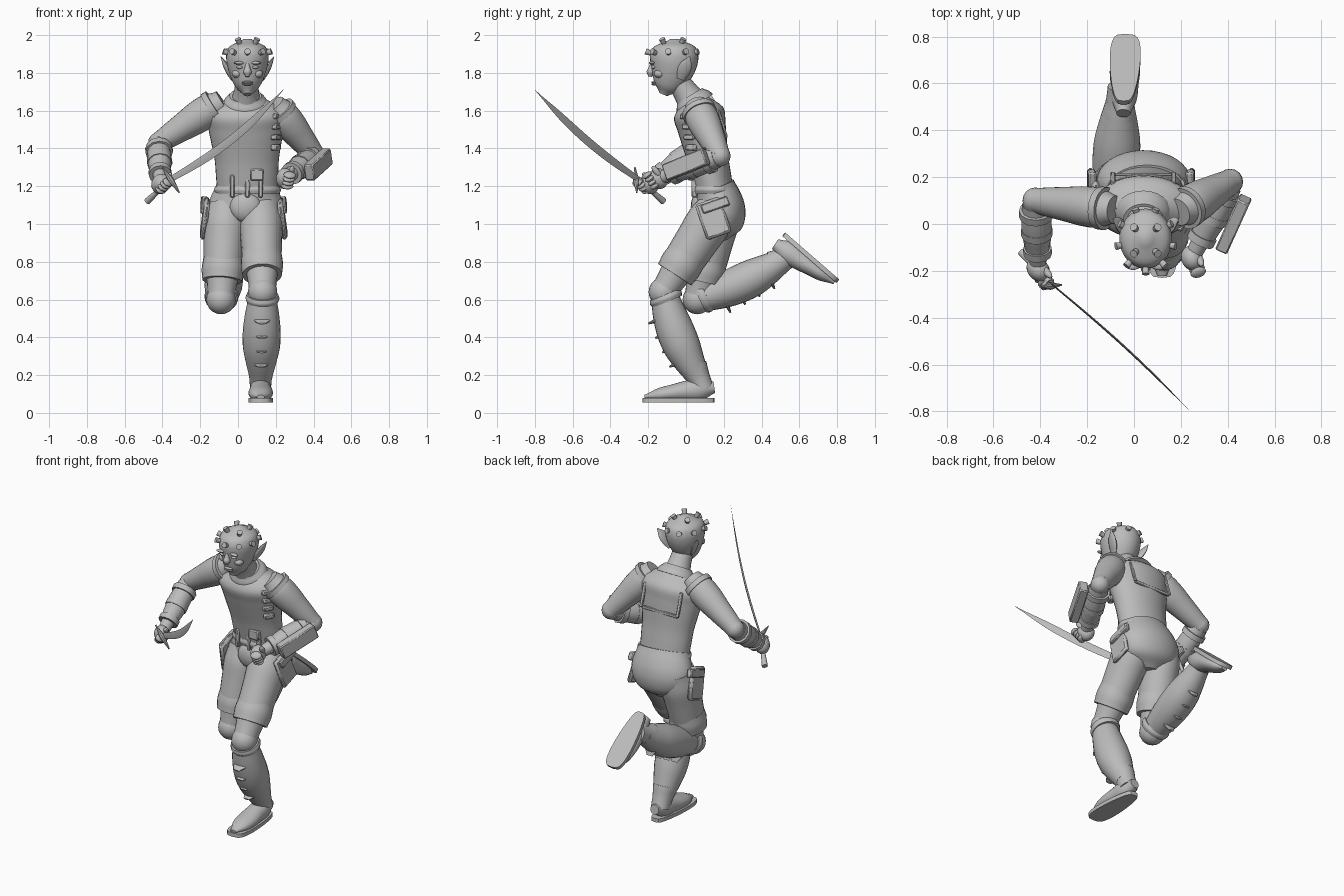
import bpy, bmesh, math
from mathutils import Vector, Matrix

if "Cube" in bpy.data.objects:
    bpy.data.objects.remove(bpy.data.objects["Cube"])

clay = bpy.data.materials.new("plain grey")
clay.use_nodes = True
clay.diffuse_color = (0.5, 0.5, 0.5, 1)
clay.node_tree.nodes["Principled BSDF"].inputs["Base Color"].default_value = clay.diffuse_color
X, Y, Z = Vector((1, 0, 0)), Vector((0, 1, 0)), Vector((0, 0, 1))
parts = []


def point(x, y, z):
    return Vector((x, y, z))


def along(start, end, fraction):
    return start + (end - start) * fraction


def finish(name, bm):
    bmesh.ops.recalc_face_normals(bm, faces=bm.faces)
    mesh = bpy.data.meshes.new(name)
    bm.to_mesh(mesh)
    bm.free()
    mesh.materials.append(clay)
    ob = bpy.data.objects.new(name, mesh)
    bpy.context.collection.objects.link(ob)
    parts.append(ob)


def smooth_value(values, t):
    """Read a smooth curve through evenly spaced values, t from 0 to 1."""
    last = len(values) - 1
    i = min(int(t * last), last - 1)
    f = t * last - i
    before, left, right, after = (values[min(max(i + k, 0), last)] for k in (-1, 0, 1, 2))
    ease_in, ease_out = (right - before) / 2, (after - left) / 2
    bend = 3 * (right - left) - 2 * ease_in - ease_out
    return left + f * (ease_in + f * (bend + f * (ease_in + ease_out - 2 * (right - left))))


def limb(name, start, end, widths, span=(0, 1), bow=Vector((0, 0, 0)), depth=1, heights=None,
         ref=X, sides=24, frame=Matrix.Identity(4)):
    """Skin elliptical rings of the given half widths, evenly spaced between two points."""
    count = 4 * (len(widths) - 1)
    steps = [k / count for k in range(count + 1)]
    mids = []
    for t in steps:
        u = span[0] + (span[1] - span[0]) * t
        mids.append(along(start, end, u) + bow * math.sin(math.pi * u))
    bm, loops = bmesh.new(), []
    for i, t in enumerate(steps):
        run = (mids[min(i + 1, count)] - mids[max(i - 1, 0)]).normalized()
        across = (ref - run * ref.dot(run)).normalized()
        out = run.cross(across)
        wide = smooth_value(widths, t)
        deep = smooth_value(heights, t) if heights else wide * depth
        angles = [math.tau * k / sides for k in range(sides)]
        loops.append([bm.verts.new(mids[i] + across * wide * math.cos(a) + out * deep * math.sin(a))
                      for a in angles])
    for lower, upper in zip(loops, loops[1:]):
        for k in range(sides):
            n = (k + 1) % sides
            bm.faces.new((lower[k], lower[n], upper[n], upper[k]))
    bm.faces.new(loops[0])
    bm.faces.new(loops[-1])
    bm.transform(frame)
    finish(name, bm)


def axes(center, long, up=Z):
    """Frame whose y runs along long and whose z leans toward up."""
    forward = long.normalized()
    side = forward.cross(up).normalized()
    frame = Matrix((side, forward, side.cross(forward))).transposed().to_4x4()
    frame.translation = center
    return frame


def box(name, center, size, long=Y, up=Z, bevel=.006):
    bm = bmesh.new()
    bmesh.ops.create_cube(bm, size=1, matrix=axes(center, long, up) @ Matrix.Diagonal((*size, 1)))
    bmesh.ops.bevel(bm, geom=bm.edges[:], offset=bevel, segments=1, affect='EDGES')
    finish(name, bm)


def ball(name, center, size, long=Y):
    bm = bmesh.new()
    bmesh.ops.create_uvsphere(bm, u_segments=16, v_segments=10, radius=1,
                              matrix=axes(center, long) @ Matrix.Diagonal((*size, 1)))
    finish(name, bm)


def cone(name, center, direction, wide, tip, depth, flat=1):
    bm = bmesh.new()
    turn = direction.to_track_quat('Z', 'Y').to_matrix().to_4x4()
    bmesh.ops.create_cone(bm, cap_ends=True, segments=10, radius1=wide, radius2=tip, depth=depth,
                          matrix=Matrix.Translation(center) @ turn @ Matrix.Diagonal((1, flat, 1, 1)))
    finish(name, bm)


def foot(side, frame):
    """Boot and sole, built from heel to toe along y and then placed."""
    limb(side + "_boot", Z * .08, point(0, .37, .03), [.03, .055, .06, .065, .055, .02],
         heights=[.03, .06, .055, .045, .035, .01], frame=frame)
    bm = bmesh.new()
    ring = []
    for k in range(28):
        a = math.tau * k / 28
        reach = .19 * (1 - math.cos(a))
        round_end = math.copysign(math.sqrt(abs(math.sin(a))), math.sin(a))
        ring.append(bm.verts.new((round_end * (.05 + .07 * reach), reach, 0)))
    top = bmesh.ops.extrude_face_region(bm, geom=[bm.faces.new(ring)])["geom"]
    bmesh.ops.translate(bm, vec=Z * .024, verts=[g for g in top if isinstance(g, bmesh.types.BMVert)])
    bm.transform(frame)
    finish(side + "_sole", bm)


# Torso, neck and pelvis
waist, nape = point(.05, .15, 1.17), point(.04, .05, 1.68)
skull = point(.05, -.07, 1.87)
limb("vest", waist, nape, [.16, .165, .17, .185, .2, .205, .08], depth=.64, sides=32)
limb("collar", nape - Z * .05, nape - Y * .03, [.12, .11, .085], depth=.9)
limb("neck", nape - Z * .06, skull - Z * .07, [.085, .065, .06])
limb("shorts_seat", waist + Z * .03, point(.03, .18, .92), [.165, .185, .2, .195, .16, .06],
     bow=Y * .02, depth=.65, sides=32)
limb("belt", waist - Z * .01, waist + Z * .03, [.17, .178, .17], depth=.66)
ball("front_flap", waist - point(.01, .08, .08), (.085, .045, .08))
for x in (-.08, 0, .07):
    box("belt_loop", waist + point(x, -.105, .03), (.025, .03, .12))
box("belt_pouch", waist + point(.05, -.12, .09), (.07, .04, .06))
for k in range(4):
    box("chest_buckle", point(.2, .01 * k, 1.57 - .055 * k), (.035, .06, .03), X + Y * 2)
# Raised strips across the back
box("back_yoke", point(.04, .21, 1.46), (.26, .012, .02), bevel=.003)
for x in (-.09, .17):
    box("back_strap", point(x, .195, 1.53), (.02, .012, .15), Y + Z * .3, bevel=.003)

# Head and face
limb("head", skull + point(0, -.05, -.185), skull + point(0, .01, .11),
     [.02, .058, .08, .095, .106, .112, .11, .09, .02], bow=Y * .02, depth=1.14, sides=32)
limb("nose", skull - point(0, .11, .02), skull - point(0, .12, .09), [.01, .015, .022, .01], sides=12)
for drop in (.12, .13):
    ball("lip", skull - point(0, .1, drop), (.03, .014, .007))
for s in (-1, 1):
    ball("brow", skull + point(s * .04, -.105, -.017), (.036, .018, .009), Y + X * s * .4)
    ball("eye", skull + point(s * .04, -.1, -.04), (.02, .014, .009))
    ball("cheek", skull + point(s * .055, -.07, -.075), (.028, .03, .022))
    limb("pointed_ear", skull + point(s * .08, .04, -.1), skull + point(s * .14, .09, .015),
         [.01, .014, .012, .002], depth=2.5, sides=12)
# Studs in rings over the skull
skull_shape = Matrix.Diagonal((.12, .135, .112))
for count, lift, start in ((4, 58, 45), (9, 20, 270)):
    for k in range(count):
        a, e = math.radians(start + 360 * k / count), math.radians(lift)
        d = point(math.cos(a) * math.cos(e), math.sin(a) * math.cos(e), math.sin(e))
        cone("head_stud", skull + skull_shape @ d, d, .012, .017, .036)

# Arms and hands
arms = {"left": (point(.24, .08, 1.57), point(.41, .18, 1.36), point(.26, -.12, 1.25), point(.2, -.6, .8)),
        "right": (point(-.16, .07, 1.6), point(-.42, .1, 1.43), point(-.41, -.17, 1.23), point(.6, -.7, .6))}
for side, (shoulder, elbow, wrist, grip) in arms.items():
    limb(side + "_upper_arm", shoulder, elbow, [.06, .085, .085, .075, .065, .055], (-.3, 1), ref=Z)
    limb(side + "_armhole", shoulder, elbow, [.092, .092], (-.15, -.05), ref=Z)
    ball(side + "_elbow", elbow, [.056] * 3)
    limb(side + "_forearm", elbow, wrist, [.055, .05, .045, .035], ref=Z)
    limb(side + "_bracer", elbow, wrist, [.058, .065, .05], (.05, .85), ref=Z, sides=12)
    for u in (.15, .45, .75):
        limb(side + "_bracer_strap", elbow, wrist, [.076 - .02 * u] * 2, (u, u + .1), ref=Z, sides=12)
    grip.normalize()
    hand = wrist + (wrist - elbow).normalized() * .03
    ball(side + "_palm", hand, (.046, .058, .052), grip)
    for k in range(4):
        ball(side + "_finger", hand + grip * .024 * (k - 1.5) + point(.02, -.04, -.01), (.034, .014, .026), grip)
    ball(side + "_thumb", hand + point(.035, -.01, .035), (.016, .04, .016), grip)
box("forearm_plate", point(.425, 0, 1.315), (.055, .25, .09), point(.1, .22, .09))

# Curved sword
hilt, tip = point(-.36, -.25, 1.235), point(.24, -.8, 1.71)
limb("sword_blade", hilt, tip, [.016, .022, .024, .02, .001], bow=point(.02, 0, -.03), depth=.2, ref=Z, sides=4)
limb("sword_grip", point(-.48, -.12, 1.12), hilt, [.018, .013, .016], ref=Z, sides=12)
limb("sword_guard", hilt + point(-.04, -.02, .065), hilt + point(.05, -.01, -.07),
     [.004, .01, .016, .01, .004], sides=8)

# Legs
legs = {"left": (point(.12, .18, 1.1), point(.13, -.12, .64), point(.12, .07, .18), 1),
        "right": (point(-.06, .18, 1.1), point(-.09, .06, .6), point(-.06, .53, .82), -1)}
for side, (hip, knee, ankle, s) in legs.items():
    limb(side + "_short", hip, knee, [.1, .115, .11, .105, .1], (0, .78), depth=1.05)
    limb(side + "_cuff", hip, knee, [.107, .112, .105], (.58, .8))
    limb(side + "_thigh", hip, knee, [.09, .078, .07], (.7, 1))
    ball(side + "_knee", knee, [.078] * 3)
    shin = (ankle - knee).normalized()
    front = shin.cross(X)
    limb(side + "_greave", knee, ankle, [.075, .09, .1, .098, .08, .06], (.05, 1), bow=front * .02)
    limb(side + "_greave_rim", knee, ankle, [.084, .09, .084], (.03, .11))
    for u in (.25, .42, .59, .76):
        cone(side + "_shin_ridge", along(knee, ankle, u) + front * (.125 - .03 * u), front, .045, .02, .04, .25)
    box(side + "_hip_pocket", hip + point(s * .115, -.035, -.07), (.03, .14, .2),
        Y + Z * .35, Z - X * s * .12, .012)
    box(side + "_pocket_flap", hip + point(s * .12, -.025, 0), (.034, .15, .05), Y + Z * .35, Z - X * s * .12)
    limb(side + "_ankle", knee, ankle, [.07, .06, .056], (.85, 1.12))

# Feet: one planted, one kicked up behind
foot("left", axes(point(.12, .15, .055), -Y, Z))
foot("right", axes(point(-.045, .525, .955), point(.03, .76, -.66), point(0, -.66, -.76)))

# Smooth shading with crisp edges
bpy.ops.object.select_all(action='DESELECT')
for ob in parts:
    ob.select_set(True)
bpy.context.view_layer.objects.active = parts[0]
bpy.ops.object.shade_smooth_by_angle(angle=math.radians(40))
